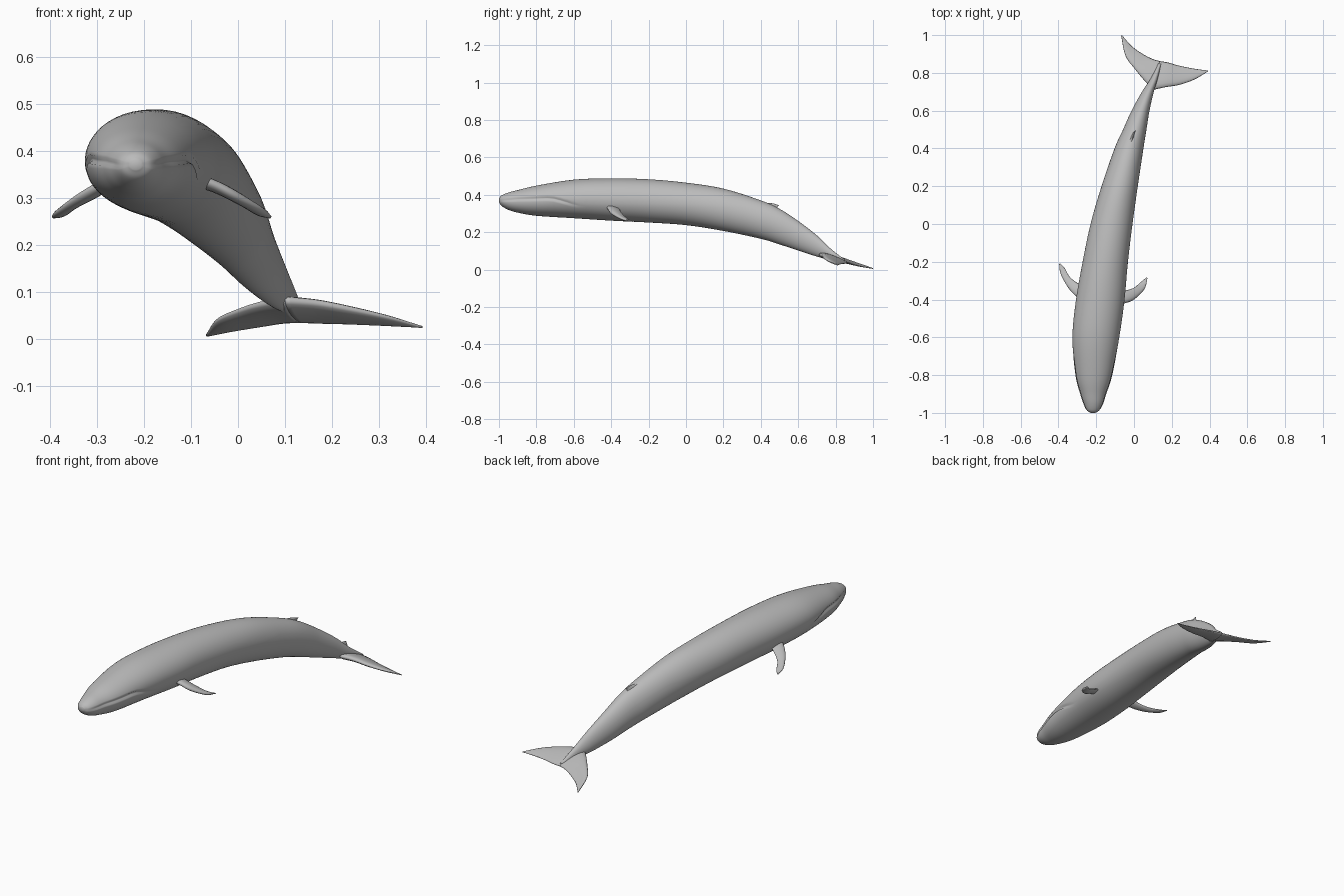
import bpy, bmesh
from math import sin, cos, asin, pi
from mathutils import Vector

cube = bpy.data.objects.get("Cube")
if cube:
    bpy.data.objects.remove(cube)

grey = bpy.data.materials.new("whale grey")
grey.use_nodes = True
colour = (0.5, 0.5, 0.5, 1)
grey.diffuse_color = colour
grey.node_tree.nodes["Principled BSDF"].inputs["Base Color"].default_value = colour


def smooth_path(points, steps):
    """Catmull-Rom resampling of a list of equal-length tuples."""
    pts = [tuple(2 * a - b for a, b in zip(points[0], points[1]))] + list(points)
    pts.append(tuple(2 * a - b for a, b in zip(points[-1], points[-2])))
    out = []
    for i in range(len(points) - 1):
        for k in range(steps):
            t = k / steps
            out.append(tuple(
                b + 0.5 * t * (c - a + t * (2 * a - 5 * b + 4 * c - d + t * (3 * (b - c) + d - a)))
                for a, b, c, d in zip(*pts[i:i + 4])))
    out.append(tuple(points[-1]))
    return out


def ramp(table, value):
    """Piecewise linear lookup in (key, result) pairs."""
    if value <= table[0][0]:
        return table[0][1]
    for (a, p), (b, q) in zip(table, table[1:]):
        if value <= b:
            return p + (q - p) * (value - a) / (b - a)
    return table[-1][1]


def loft(name, rings):
    """Skin closed rings into a capped smooth object."""
    bm = bmesh.new()
    loops = [[bm.verts.new(p) for p in ring] for ring in rings]
    n = len(loops[0])
    for one, two in zip(loops, loops[1:]):
        for j in range(n):
            k = (j + 1) % n
            bm.faces.new((one[j], one[k], two[k], two[j]))
    bm.faces.new(loops[0])
    bm.faces.new(loops[-1])
    bmesh.ops.recalc_face_normals(bm, faces=bm.faces)
    for face in bm.faces:
        face.smooth = True
    mesh = bpy.data.meshes.new(name)
    bm.to_mesh(mesh)
    bm.free()
    mesh.materials.append(grey)
    obj = bpy.data.objects.new(name, mesh)
    bpy.context.collection.objects.link(obj)
    return obj


def blade(name, leading, trailing, thickness, normal, sides=16):
    """Tapered foil between a leading and a trailing edge."""
    normal = Vector(normal).normalized()
    front, back = smooth_path(leading, 6), smooth_path(trailing, 6)
    root = (Vector(back[0]) - Vector(front[0])).length
    rings = []
    for a, b in zip(front, back):
        a, b = Vector(a), Vector(b)
        half = thickness * ((b - a).length / root * 0.9 + 0.1) / 2
        ring = []
        for j in range(sides):
            ang = 2 * pi * j / sides
            u = (1 - cos(ang)) / 2
            ring.append(a.lerp(b, u) + normal * half * sin(ang) * (1.3 - 0.6 * u))
        rings.append(ring)
    return loft(name, rings)


# Body: y, left edge x, right edge x, top z, bottom z
stations = [
    (-1, -.23, -.205, .382, .36), (-.985, -.252, -.182, .397, .34),
    (-.95, -.268, -.163, .412, .32), (-.9, -.285, -.147, .425, .305),
    (-.8, -.31, -.115, .449, .288), (-.6, -.326, -.078, .481, .275),
    (-.4, -.307, -.05, .488, .262), (-.2, -.272, -.032, .483, .252),
    (0, -.23, -.008, .465, .238), (.2, -.172, .02, .433, .207),
    (.4, -.103, .05, .37, .165), (.5, -.058, .066, .325, .135),
    (.6, -.013, .082, .26, .102), (.7, .042, .105, .183, .07),
    (.77, .088, .126, .115, .052), (.85, .128, .144, .052, .036),
]
lip_height = [(-1, .372), (-.9, .38), (-.72, .386), (-.66, .37), (-.58, .345)]
lip_depth = [(-1, .03), (-.95, .07), (-.7, .07), (-.58, 0)]

rings = []
for y, x0, x1, top, low in smooth_path(stations, 6):
    cx, cz, rx, rz = (x0 + x1) / 2, (top + low) / 2, (x1 - x0) / 2, (top - low) / 2
    lip = asin(max(-.5, min(.5, (ramp(lip_height, y) - cz) / rz)))
    depth = ramp(lip_depth, y)
    gap = 0.006 / max(rz, 0.03)
    # Half section from crown to keel, with a groove under the upper lip
    half = [(pi / 2 + (lip + gap - pi / 2) * i / 14, 1) for i in range(15)]
    half += [(lip, 1 - depth), (lip - gap, 1 - depth)]
    half += [(lip - 2 * gap + (2 * gap - lip - pi / 2) * i / 14, 1) for i in range(15)]
    ring = [(cx + rx * s * cos(a), y, cz + rz * s * sin(a)) for a, s in half]
    ring += [(2 * cx - x, yy, z) for x, yy, z in reversed(ring[1:-1])]
    rings.append(ring)
body = loft("body", rings)

# Tail flukes sharing one root inside the tail stock
blade("left_fluke",
      [(.1, .71, .083), (.17, .725, .077), (.24, .737, .064), (.32, .765, .046), (.392, .808, .025)],
      [(.138, .862, .036), (.18, .855, .034), (.24, .838, .032), (.32, .822, .028), (.393, .812, .024)],
      .034, (0, .27, 1))
blade("right_fluke",
      [(.1, .71, .083), (.05, .765, .075), (.005, .82, .062), (-.045, .89, .04), (-.068, .995, .008)],
      [(.138, .862, .036), (.1, .873, .034), (.05, .898, .026), (-.01, .94, .016), (-.064, 1, .005)],
      .034, (0, .27, 1))

# Flippers sweeping back and down
blade("left_flipper",
      [(-.1, -.43, .345), (-.05, -.42, .328), (.0, -.4, .302), (.055, -.345, .272), (.071, -.287, .259)],
      [(-.1, -.355, .335), (-.045, -.352, .316), (.0, -.337, .294), (.035, -.308, .268), (.066, -.283, .257)],
      .026, (.4, .1, 1))
blade("right_flipper",
      [(-.27, -.405, .34), (-.31, -.38, .318), (-.35, -.335, .294), (-.388, -.265, .268), (-.396, -.212, .259)],
      [(-.26, -.33, .332), (-.3, -.312, .306), (-.34, -.28, .284), (-.366, -.235, .264), (-.39, -.209, .257)],
      .026, (-.4, .1, 1))

# Small hooked fin on the back
blade("dorsal_fin",
      [(-.035, .39, .355), (-.018, .435, .357), (-.004, .47, .353), (.006, .493, .345)],
      [(.004, .5, .305), (.002, .492, .325), (.004, .49, .335), (.007, .497, .344)],
      .022, (1, -.3, 0))
